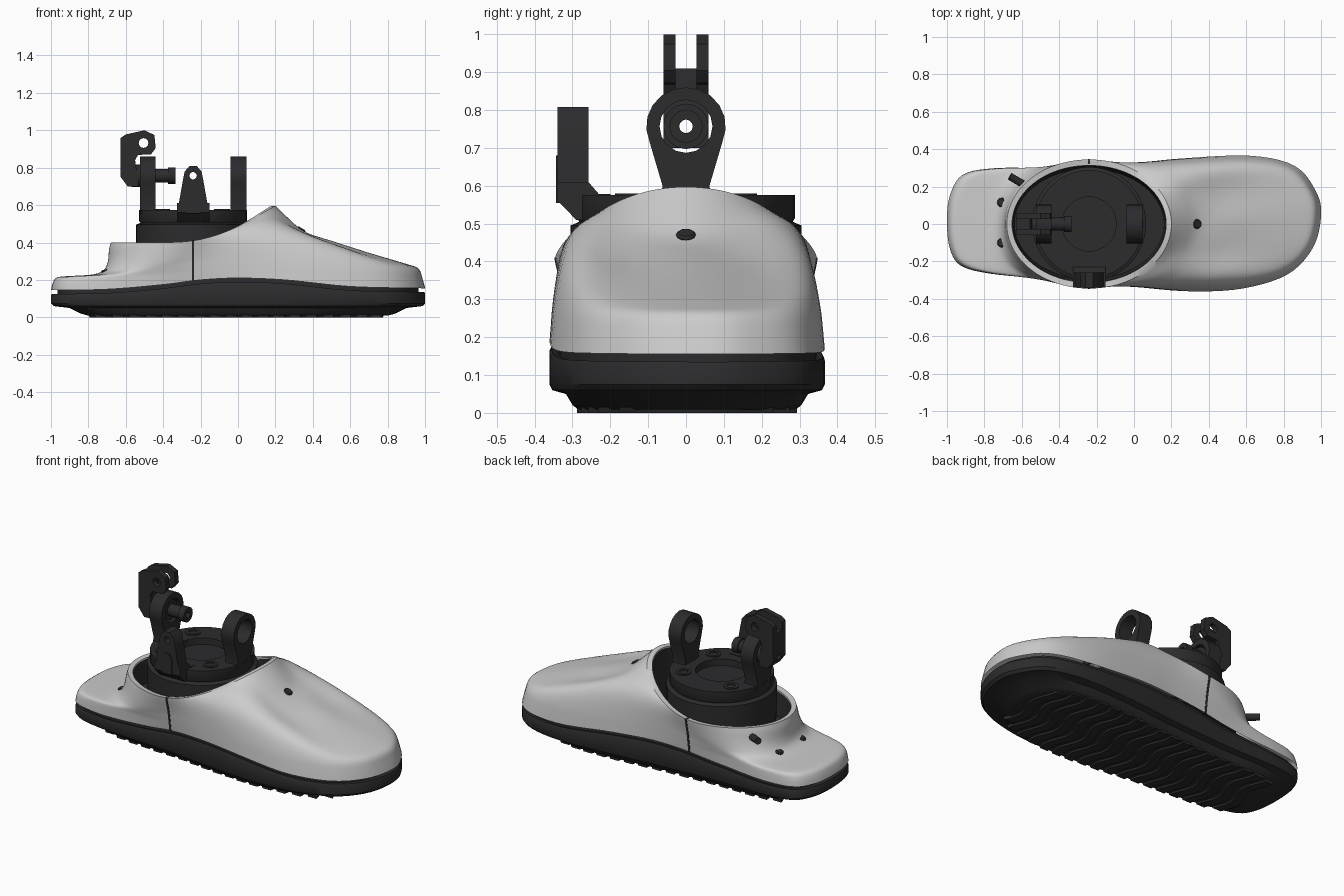
import bpy, bmesh
from math import sin, cos, pi, radians
from mathutils import Vector, Matrix

if "Cube" in bpy.data.objects:
    bpy.data.objects.remove(bpy.data.objects["Cube"])

dark = bpy.data.materials.new("dark_rubber")
dark.diffuse_color = (0.025, 0.025, 0.027, 1)
dark.use_nodes = True
dark.node_tree.nodes["Principled BSDF"].inputs["Base Color"].default_value = dark.diffuse_color
CX = -0.24                                    # ankle centre


def spline(keys, t):
    """Smooth interpolation through keys (t, v0, v1, ...)."""
    t = max(keys[0][0], min(keys[-1][0], t))
    i = next(k for k in range(len(keys) - 1) if t <= keys[k + 1][0])

    def tangent(j, c):
        a, b = keys[max(j - 1, 0)], keys[min(j + 1, len(keys) - 1)]
        return (b[c] - a[c]) / (b[0] - a[0])
    p, q = keys[i], keys[i + 1]
    d = q[0] - p[0]
    s = (t - p[0]) / d
    return [(2*s**3 - 3*s*s + 1) * p[c] + (s**3 - 2*s*s + s) * d * tangent(i, c)
            + (3*s*s - 2*s**3) * q[c] + (s**3 - s*s) * d * tangent(i + 1, c)
            for c in range(1, len(p))]


def finish(name, bm, mat=dark):
    bmesh.ops.recalc_face_normals(bm, faces=bm.faces)
    me = bpy.data.meshes.new(name)
    bm.to_mesh(me)
    bm.free()
    ob = bpy.data.objects.new(name, me)
    bpy.context.collection.objects.link(ob)
    if mat:
        me.materials.append(mat)
    return ob


def loft(name, rings, mat=dark, caps=(True, True), loop=False):
    bm = bmesh.new()
    vs = [[bm.verts.new(p) for p in r] for r in rings]
    pairs = list(zip(vs, vs[1:])) + ([(vs[-1], vs[0])] if loop else [])
    n = len(vs[0])
    for a, b in pairs:
        for i in range(n):
            bm.faces.new((a[i], a[(i + 1) % n], b[(i + 1) % n], b[i]))
    for use, r in zip(caps, (vs[0], vs[-1])):
        if use and not loop:
            bm.faces.new(r)
    return finish(name, bm, mat)


def lathe(name, profile, loc, axis=(0, 0, 1), n=32, loop=False):
    m = Matrix.Translation(loc) @ Vector(axis).to_track_quat('Z', 'Y').to_matrix().to_4x4()
    return loft(name, [[m @ Vector((r * cos(2*pi*i/n), r * sin(2*pi*i/n), h)) for i in range(n)]
                       for r, h in profile], loop=loop)


def prism(name, pts, axis, lo, hi):
    put = {'x': lambda a, b, c: (c, a, b), 'y': lambda a, b, c: (a, c, b)}[axis]
    return loft(name, [[put(a, b, c) for a, b in pts] for c in (lo, hi)])


def drill(ob, r, loc, axis, n=12):
    cutter = lathe("cutter", [(r, -0.3), (r, 0.3)], loc, axis, n)
    cutter.hide_render = True
    mod = ob.modifiers.new("hole", 'BOOLEAN')
    mod.operation, mod.solver, mod.object = 'DIFFERENCE', 'EXACT', cutter
    bpy.context.view_layer.objects.active = ob
    bpy.ops.object.modifier_apply(modifier=mod.name)
    bpy.data.objects.remove(cutter)


# Footprint (angle, x, y), slightly skewed at the toe
OUT = [(0, 1, .04), (15, .975, .17), (30, .86, .31), (45, .62, .365), (60, .25, .35),
       (75, 0, .325), (90, -.24, .31), (110, -.48, .3), (130, -.75, .298), (150, -.92, .26),
       (165, -.985, .15), (180, -1, .01), (195, -.985, -.13), (210, -.93, -.22),
       (230, -.77, -.265), (250, -.5, -.29), (270, -.24, -.305), (285, 0, -.335),
       (300, .3, -.36), (315, .58, -.345), (330, .82, -.27), (345, .955, -.13)]
OUT = [(-15,) + OUT[-1][1:]] + OUT + [(360,) + OUT[0][1:], (375,) + OUT[1][1:]]
# Wall profiles by angle: pairs of (fraction footprint to rim, fraction of height)
PROF = [(0, 0, 0, .02, .13, .045, .24, .125, .295, .375, .43, .625, .575, .8, .68, .9, .825, 1, 1),
        (22, 0, 0, .02, .13, .05, .25, .13, .325, .375, .465, .61, .595, .8, .745, .9, .865, 1, 1),
        (45, 0, 0, .04, .15, .09, .3, .2, .49, .36, .66, .55, .8, .7, .89, .85, .97, 1, 1),
        (62, 0, 0, .05, .13, .1, .27, .2, .45, .35, .66, .5, .8, .67, .9, .85, .97, 1, 1),
        (90, 0, 0, .1, .12, .2, .25, .3, .37, .4, .5, .55, .63, .7, .75, .9, .9, 1, 1),
        (135, 0, 0, .03, .15, .1, .27, .3, .31, .55, .35, .74, .43, .88, .65, .96, .9, 1, 1),
        (180, 0, 0, .03, .15, .1, .27, .35, .3, .7, .33, .88, .42, .95, .6, .97, .85, 1, 1)]
PROF = [(-22,) + PROF[1][1:]] + PROF + [(225,) + PROF[5][1:]]
BASE = [(-1, .145), (-.7, .15), (-.4, .175), (-.2, .2), (0, .21), (.25, .2), (.6, .165), (1, .155)]
RIM = [(-.7, .4), (-.4, .4), (-.24, .41), (-.1, .445), (.05, .51), (.2, .597)]
N = 120
ANGLES = [360 * i / N for i in range(N)]


def rim(deg, a=.44, b=.345, dz=0.0):
    c, s = cos(radians(deg)), sin(radians(deg))
    return (CX + a * c, b * s, spline(RIM, CX + .44 * c)[0] + dz)


def wall(deg, row):
    v = spline(PROF, deg if deg <= 180 else 360 - deg)
    h, k = spline([(i, v[2*i], v[2*i + 1]) for i in range(9)], row)
    ox, oy = spline(OUT, deg)
    rx, ry, rz = rim(deg)
    zb = spline(BASE, ox)[0]
    return (ox + (rx - ox) * h, oy + (ry - oy) * h, zb + (rz - zb) * k)


# Upper shell with rolled collar, and the dark lining inside it
rings = [[wall(d, r / 3) for d in ANGLES] for r in range(25)]
rings += [[rim(d, .412, .313, z) for d in ANGLES] for z in (-.004, -.05)]
loft("upper_shell", rings, None, (False, False))
loft("collar_lining", [[rim(d, .411, .312, -.012) for d in ANGLES]]
     + [[(CX + .4 * cos(radians(d)), .295 * sin(radians(d)), .25) for d in ANGLES]],
     caps=(False, True))

# Side seams where front and rear shells meet
for side, deg in ((1, 90), (-1, 270)):
    strip = []
    for r in range(17):
        x, y, z = wall(deg, r / 2)
        o, i = y + side * .003, y - side * .02
        strip.append([(x - .006, o, z), (x + .006, o, z), (x + .006, i, z), (x - .006, i, z)])
    loft("side_seam", strip)

# Sole: inset groove, midsole band, bevelled outsole; arch only affects the top rings
sole = []
for sx, sy, z, arched in [(.965, .94, .004, 1), (.965, .94, -.022, 1), (.995, .985, -.02, 1),
                          (1, 1, -.03, 1), (1, 1, .075, 0), (.985, .98, .06, 0),
                          (.9, .88, .05, 0), (.84, .83, .02, 0), (.8, .79, .009, 0)]:
    ring = []
    for d in ANGLES:
        x, y = spline(OUT, d)
        ring.append((x * sx, y * sy, z + (spline(BASE, x)[0] if arched else 0)))
    sole.append(ring)
loft("sole", sole)

# Wavy tread ribs, as long as the sole is wide at that point
outline = [spline(OUT, d) for d in ANGLES]
for k in range(18):
    xc = -.745 + k * .0865
    ends = [min((abs(x * .82 - xc), y) for x, y in outline if y * s > 0)[1] * .8 for s in (-1, 1)]
    rib = []
    for j in range(17):
        y = ends[0] + (ends[1] - ends[0]) * j / 16
        x = xc + .022 * sin(y * 20)
        rib.append([(x - .033, y, .016), (x + .033, y, .016), (x + .027, y, 0), (x - .027, y, 0)])
    loft("tread_rib", rib)

# Ankle turntable with central recess and four socket bolts
lathe("ankle_disc", [(.3, .24), (.305, .4), (.305, .495), (.282, .505), (.288, .515),
                     (.288, .575), (.145, .575), (.145, .535)], (CX, 0, 0), n=48)
for x in (CX - .165, CX + .155):
    for y in (-.145, .145):
        lathe("disc_bolt", [(.042, .56), (.042, .58), (.024, .58), (.024, .565)], (x, y, 0), n=16)

# Front and rear eye lugs
eye = [(.105 * cos(radians(a)), .757 + .103 * sin(radians(a))) for a in range(-24, 205, 19)]
eye += [(-.062, .6), (-.068, .55), (.068, .55), (.062, .6)]
for name, lo, hi in (("rear_lug", -.525, -.44), ("front_lug", -.04, .045)):
    drill(prism(name, eye, 'x', lo, hi), .07, (lo, 0, .757), (1, 0, 0), 16)

# Hollow pivot pin through the rear lug
lathe("pivot_pin", [(.018, -.57), (.06, -.57), (.06, -.45), (.036, -.45), (.036, -.375),
                    (.044, -.375), (.044, -.335), (.018, -.335)], (0, 0, .757), (1, 0, 0), 16, True)

# Rear fork: two cheek plates and a bridge block
cheek = [(-.627, .96), (-.6, .978), (-.5, 1), (-.447, .975), (-.44, .905), (-.465, .872),
         (-.535, .868), (-.55, .84), (-.53, .70), (-.59, .70), (-.627, .75)]
for lo, hi in ((-.06, -.028), (.028, .06)):
    drill(prism("fork_cheek", cheek, 'y', lo, hi), .026, (-.505, 0, .932), (0, 1, 0))
bridge = [(-.627, .91), (-.555, .91), (-.55, .84), (-.53, .70), (-.59, .70), (-.627, .75)]
drill(prism("fork_bridge", bridge, 'y', -.03, .03), .018, (-.58, 0, .757), (1, 0, 0))

# Side arm: cranked bracket, tapered upright and raised rib
tab = [(-.325, .56), (-.295, .73), (-.285, .78), (-.26, .808), (-.22, .808), (-.195, .78),
       (-.185, .73), (-.155, .56)]
drill(prism("side_arm", tab, 'y', -.339, -.258), .02, (CX, -.3, .757), (0, 1, 0))
prism("side_arm_bracket", [(-.339, .56), (-.29, .51), (-.2, .51), (-.2, .578), (-.23, .578),
                           (-.258, .61), (-.339, .61)], 'x', -.327, -.153)
prism("side_arm_rib", [(-.275, .555), (-.275, .65), (-.255, .68), (-.225, .68), (-.205, .65),
                       (-.205, .555)], 'y', -.344, -.3)

# Studs on the instep, collar and heel ledge
stud = [(.026, -.04), (.026, .006), (.02, .012)]
lathe("instep_stud", stud, (.335, 0, .466), (.5, 0, .85), 12)
lathe("collar_stud", [(.02, -.04), (.02, .04)], (-.63, .235, .35), (-.85, .5, .1), 12)
for y in (.115, -.1):
    lathe("heel_stud", stud, (-.705, y, .245), (-.3, 0, 1), 12)

# Smooth shading with sharp edges kept
bpy.ops.object.select_all(action='SELECT')
bpy.context.view_layer.objects.active = bpy.context.selected_objects[0]
bpy.ops.object.shade_smooth_by_angle(angle=radians(32))
